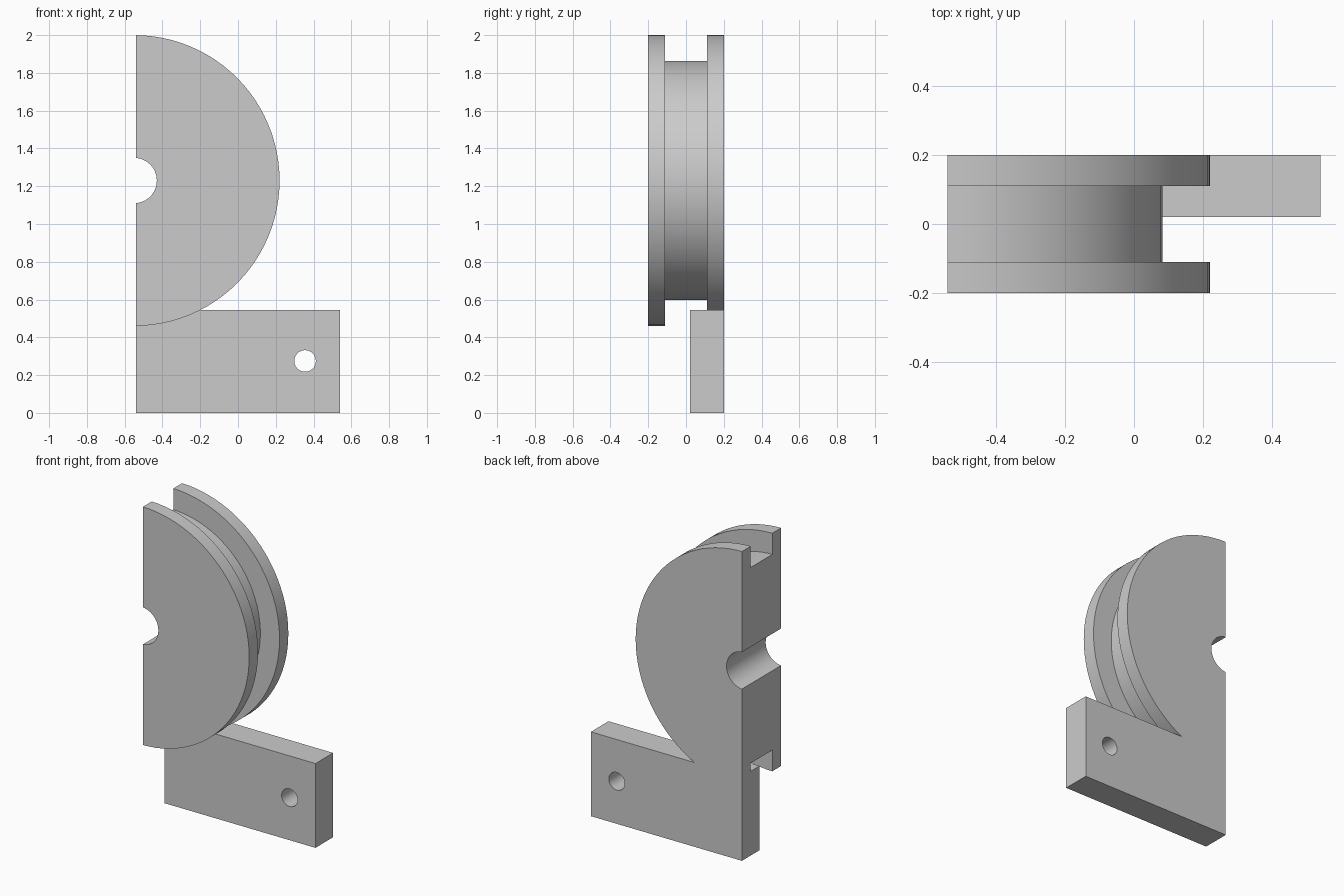
import bpy, bmesh, math
from mathutils import Vector

if "Cube" in bpy.data.objects:
    bpy.data.objects.remove(bpy.data.objects["Cube"])

CX, CZ = -0.55, 1.23      # pulley axis
CUT_X = -0.54             # flat left side


def make_object(name, bm):
    bmesh.ops.recalc_face_normals(bm, faces=bm.faces)
    mesh = bpy.data.meshes.new(name)
    bm.to_mesh(mesh)
    bm.free()
    obj = bpy.data.objects.new(name, mesh)
    bpy.context.collection.objects.link(obj)
    return obj


def lathe(name, profile, segments):
    """Revolve a closed (radius, y) profile around the pulley axis, then keep the right half."""
    bm = bmesh.new()
    rings = []
    for i in range(segments):
        a = 2 * math.pi * i / segments
        rings.append([bm.verts.new((CX + r * math.cos(a), y, CZ + r * math.sin(a)))
                      for r, y in profile])
    n = len(profile)
    for i in range(segments):
        r0, r1 = rings[i], rings[(i + 1) % segments]
        for j in range(n):
            k = (j + 1) % n
            bm.faces.new((r0[j], r0[k], r1[k], r1[j]))
    bmesh.ops.bisect_plane(bm, geom=bm.verts[:] + bm.edges[:] + bm.faces[:],
                           plane_co=(CUT_X, 0, 0), plane_no=(1, 0, 0), clear_inner=True)
    for v in bm.verts:
        if abs(v.co.x - CUT_X) < 1e-5:
            v.co.x = CUT_X
    bmesh.ops.holes_fill(bm, edges=[e for e in bm.edges if e.is_boundary], sides=0)
    return make_object(name, bm)


def box(name, lo, hi):
    bm = bmesh.new()
    bmesh.ops.create_cube(bm, size=1)
    lo, hi = Vector(lo), Vector(hi)
    for v in bm.verts:
        v.co = Vector([hi[i] if v.co[i] > 0 else lo[i] for i in range(3)])
    return make_object(name, bm)


def boolean(obj, other, operation):
    mod = obj.modifiers.new(operation.title(), 'BOOLEAN')
    mod.object, mod.operation, mod.solver = other, operation, 'EXACT'
    bpy.context.view_layer.objects.active = obj
    bpy.ops.object.modifier_apply(modifier=mod.name)
    bpy.data.objects.remove(other)


# Grooved half wheel with axle notch
wheel = lathe("half_pulley_bracket",
              [(0.12, -0.2), (0.77, -0.2), (0.77, -0.11), (0.633, -0.11),
               (0.633, 0.11), (0.77, 0.11), (0.77, 0.2), (0.12, 0.2)], 96)

# Mounting plate with bolt hole
plate = box("mounting_plate", (CUT_X, 0.02, 0), (0.54, 0.2, 0.545))
bpy.ops.mesh.primitive_cylinder_add(vertices=48, radius=0.057, depth=1,
                                    location=(0.355, 0.1, 0.275),
                                    rotation=(math.pi / 2, 0, 0))
boolean(plate, bpy.context.object, 'DIFFERENCE')

# Fuse plate and wheel into one solid
boolean(wheel, plate, 'UNION')
bpy.ops.object.select_all(action='DESELECT')
wheel.select_set(True)
bpy.context.view_layer.objects.active = wheel
bpy.ops.object.shade_smooth_by_angle(angle=math.radians(30))
